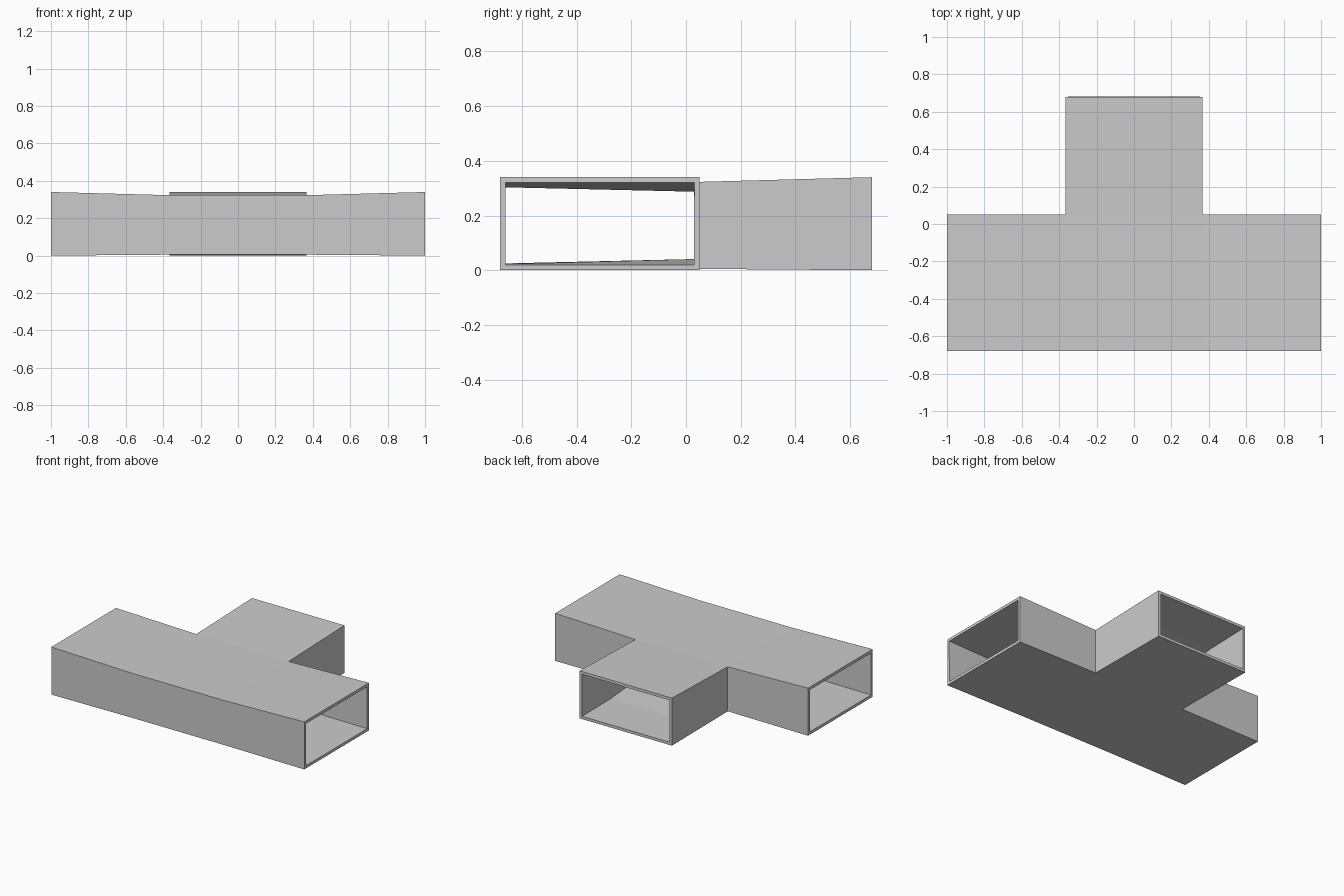
import bpy, bmesh

if "Cube" in bpy.data.objects:
    bpy.data.objects.remove(bpy.data.objects["Cube"])

XS = [-1.0, -0.68, -0.365, 0.365, 0.68, 1.0]   # stations along the main duct
YS = [-0.68, 0.05, 0.36, 0.68]                 # stations from front to branch mouth
CELLS = {(i, 0) for i in range(5)} | {(2, 1), (2, 2)}


def heights(x, y):
    # roof sags toward the junction, floor is almost flat
    t = max(0, (abs(x) - 0.365) / 0.635, (y - 0.05) / 0.63)
    return 0.005 * (1 - t) if x > -0.9 else 0.0, 0.323 + 0.017 * t


bm = bmesh.new()
verts = {}


def v(i, j, k):
    if (i, j, k) not in verts:
        x, y = XS[i], YS[j]
        verts[i, j, k] = bm.verts.new((x, y, heights(x, y)[k]))
    return verts[i, j, k]


# roof, floor and side walls of the tee; the three mouths stay open
for i, j in CELLS:
    c = [(i, j), (i + 1, j), (i + 1, j + 1), (i, j + 1)]
    bm.faces.new([v(*p, 1) for p in c])
    bm.faces.new([v(*p, 0) for p in reversed(c)])
    for n, (di, dj) in enumerate([(0, -1), (1, 0), (0, 1), (-1, 0)]):
        if (i + di, j + dj) in CELLS:
            continue
        a, b = c[n], c[(n + 1) % 4]
        mouth = (a[0] == b[0] and a[0] in (0, 5)) or (a[1] == b[1] == 3)
        if not mouth:
            bm.faces.new([v(*a, 0), v(*b, 0), v(*b, 1), v(*a, 1)])

mesh = bpy.data.meshes.new("tee_duct")
bm.to_mesh(mesh)
bm.free()
duct = bpy.data.objects.new("tee_duct", mesh)
bpy.context.collection.objects.link(duct)

# sheet thickness, inward
wall = duct.modifiers.new("wall", 'SOLIDIFY')
wall.thickness = 0.02
wall.offset = -1
wall.use_even_offset = True
